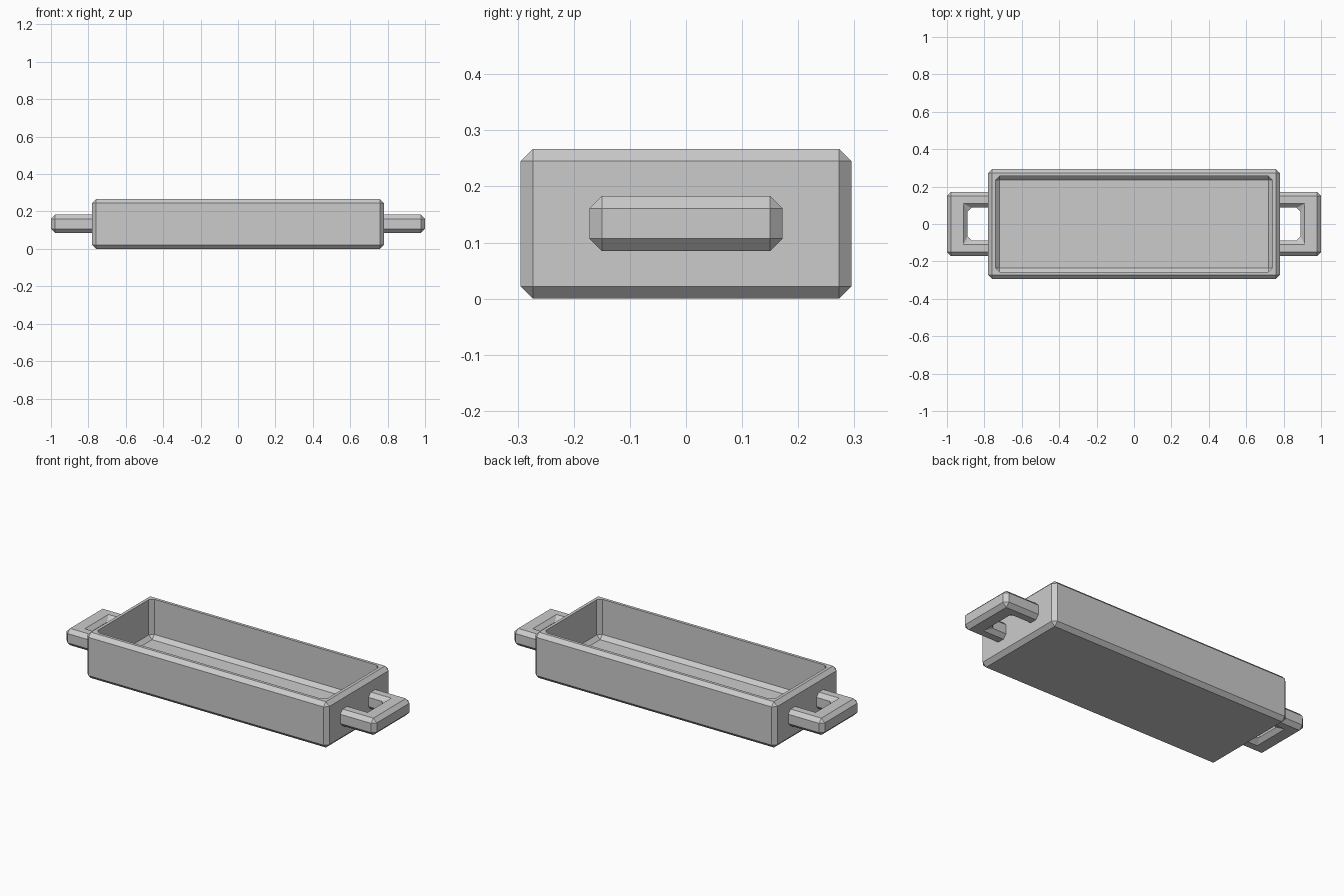
import bpy, bmesh

if "Cube" in bpy.data.objects:
    bpy.data.objects.remove(bpy.data.objects["Cube"])

CH = 0.022  # chamfer width shared by all parts


def finish(bm, name):
    bmesh.ops.recalc_face_normals(bm, faces=bm.faces)
    me = bpy.data.meshes.new(name)
    bm.to_mesh(me)
    bm.free()
    ob = bpy.data.objects.new(name, me)
    bpy.context.collection.objects.link(ob)
    return ob


def prism(bm, outline, z0, z1):
    face = bm.faces.new([bm.verts.new((x, y, z0)) for x, y in outline])
    top = bmesh.ops.extrude_face_region(bm, geom=[face])
    # the extruded region moves up; close the bottom again if it was removed
    new = [v for v in top["geom"] if isinstance(v, bmesh.types.BMVert)]
    bmesh.ops.translate(bm, vec=(0, 0, z1 - z0), verts=new)
    bmesh.ops.holes_fill(bm, edges=[e for e in bm.edges if e.is_boundary], sides=0)


def rect(hx, hy):
    return [(-hx, -hy), (hx, -hy), (hx, hy), (-hx, hy)]


# Tray: nested rectangles joined into an open box with a sharp inner rim
bm = bmesh.new()
levels = [(0.78, 0.295, 0), (0.78, 0.295, 0.267), (0.74, 0.256, 0.267), (0.74, 0.256, 0.04)]
rings = [[bm.verts.new((x, y, z)) for x, y in rect(hx, hy)] for hx, hy, z in levels]
for a, b in zip(rings, rings[1:]):
    for i in range(4):
        j = (i + 1) % 4
        bm.faces.new((a[i], a[j], b[j], b[i]))
bm.faces.new(rings[0])
bm.faces.new(rings[3])
bmesh.ops.recalc_face_normals(bm, faces=bm.faces)
rim = set(rings[2])
edges = [e for e in bm.edges
         if e.calc_face_angle(0) > 0.5 and not set(e.verts) <= rim]
bmesh.ops.bevel(bm, geom=edges, offset=CH, segments=1, profile=0.5,
                affect='EDGES', clamp_overlap=True)
finish(bm, "tray")

# Handles: chamfered U shapes set into the end walls
for side, name in ((-1, "left_handle"), (1, "right_handle")):
    bm = bmesh.new()
    u = [(0.765, -0.172), (1.0, -0.172), (1.0, 0.172), (0.765, 0.172),
         (0.765, 0.087), (0.89, 0.087), (0.89, -0.087), (0.765, -0.087)]
    prism(bm, [(side * x, y) for x, y in u], 0.085, 0.183)
    bmesh.ops.recalc_face_normals(bm, faces=bm.faces)
    # keep the hidden ends inside the wall square
    edges = [e for e in bm.edges if e.calc_face_angle(0) > 0.5
             and not all(abs(v.co.x) < 0.77 for v in e.verts)]
    bmesh.ops.bevel(bm, geom=edges, offset=CH, segments=1, profile=0.5,
                    affect='EDGES', clamp_overlap=True)
    finish(bm, name)
